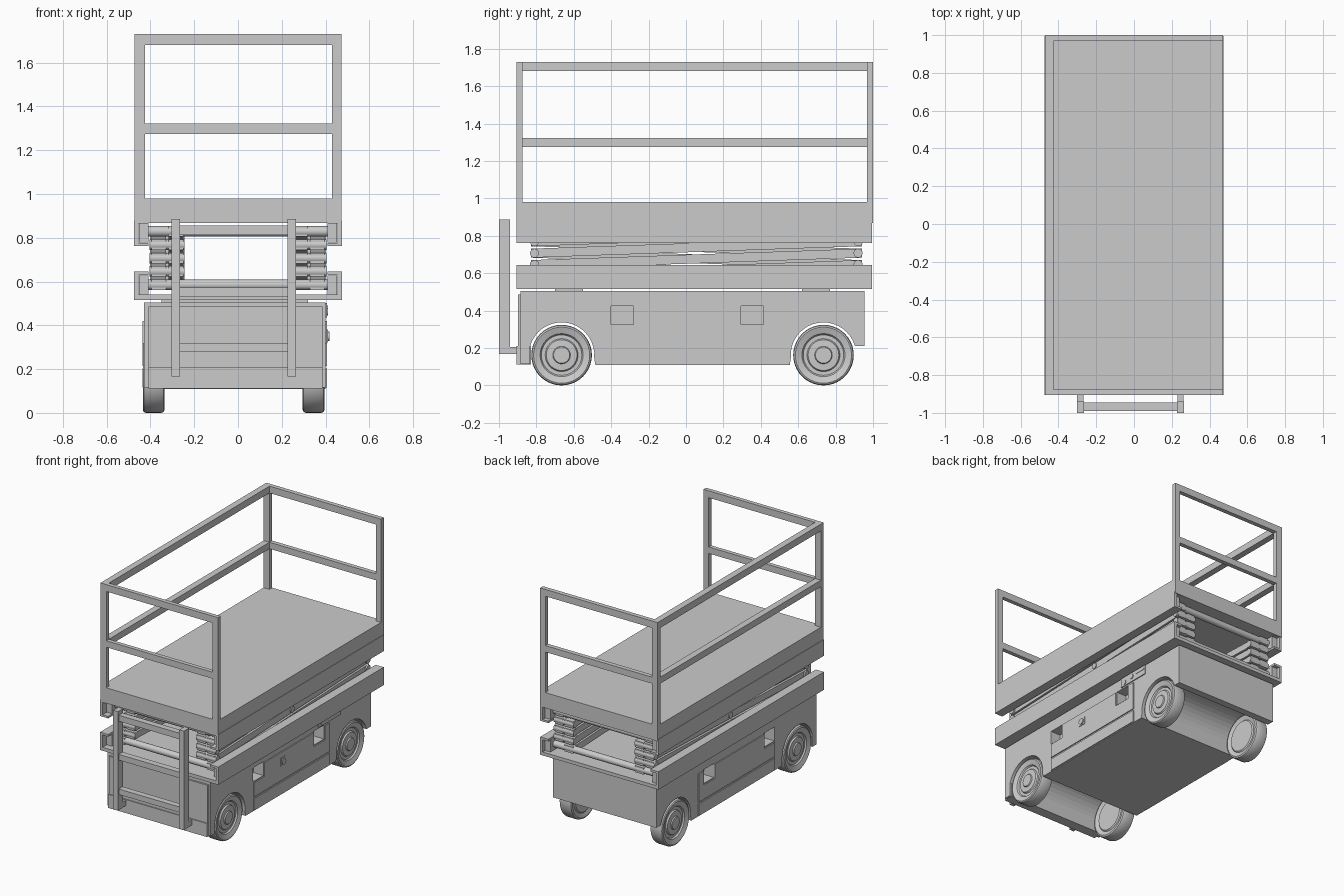
import bpy, bmesh, math
from mathutils import Matrix, Vector

if "Cube" in bpy.data.objects:
    bpy.data.objects.remove(bpy.data.objects["Cube"])

CX = -0.015          # chassis centre line
FRONT, BACK = -0.905, 0.995


def finish(name, bm, smooth=False):
    bmesh.ops.recalc_face_normals(bm, faces=bm.faces)
    me = bpy.data.meshes.new(name)
    bm.to_mesh(me)
    bm.free()
    ob = bpy.data.objects.new(name, me)
    bpy.context.collection.objects.link(ob)
    if smooth:
        bpy.context.view_layer.objects.active = ob
        ob.select_set(True)
        bpy.ops.object.shade_smooth_by_angle(angle=math.radians(35))
        ob.select_set(False)
    return ob


def boxes(name, *specs):
    """One object from boxes given as (x0, x1, y0, y1, z0, z1)."""
    bm = bmesh.new()
    for x0, x1, y0, y1, z0, z1 in specs:
        m = Matrix.Translation(((x0 + x1) / 2, (y0 + y1) / 2, (z0 + z1) / 2))
        m = m @ Matrix.Diagonal((x1 - x0, y1 - y0, z1 - z0, 1))
        bmesh.ops.create_cube(bm, size=1, matrix=m)
    return finish(name, bm)


def extrude(name, pts, a, b, axis):
    """Outline extruded from a to b; points are (y,z) for axis x, (x,z) for axis y."""
    bm = bmesh.new()
    vs = [bm.verts.new((a, p, q) if axis == 'x' else (p, a, q)) for p, q in pts]
    f = bm.faces.new(vs)
    new = bmesh.ops.extrude_face_region(bm, geom=[f])['geom']
    d = Vector((b - a, 0, 0) if axis == 'x' else (0, b - a, 0))
    bmesh.ops.translate(bm, vec=d, verts=[g for g in new if isinstance(g, bmesh.types.BMVert)])
    return finish(name, bm)


def rod(name, x0, x1, y, z, r, seg=20):
    bm = bmesh.new()
    m = Matrix.Translation(((x0 + x1) / 2, y, z)) @ Matrix.Rotation(math.pi / 2, 4, 'Y')
    bmesh.ops.create_cone(bm, cap_ends=True, segments=seg, radius1=r, radius2=r,
                          depth=abs(x1 - x0), matrix=m)
    return finish(name, bm, True)


def lathe_x(name, prof, x, y, z, side):
    """Revolve (radius, offset) profile about the x axis."""
    bm = bmesh.new()
    vs = [bm.verts.new((x + side * o, y, z + r)) for r, o in prof]
    es = [bm.edges.new(p) for p in zip(vs, vs[1:])]
    bmesh.ops.spin(bm, geom=vs + es, cent=(x, y, z), axis=(1, 0, 0),
                   angle=2 * math.pi, steps=40)
    bmesh.ops.remove_doubles(bm, verts=bm.verts, dist=1e-5)
    return finish(name, bm, True)


# Chassis: side outline with two wheel arches cut right across
WHEEL_Y, WZ, AR = (-0.665, 0.735), 0.162, 0.175


def arch(y, start, end, n=18):
    return [(y + AR * math.cos(math.radians(start + (end - start) * i / n)),
             WZ + AR * math.sin(math.radians(start + (end - start) * i / n)))
            for i in range(n + 1)]


outline = [(-0.885, 0.505), (-0.885, 0.115), (-0.835, 0.115), (-0.835, 0.21)]
outline += arch(WHEEL_Y[0], 164, -5) + [(-0.485, 0.11), (0.555, 0.11)]
outline += arch(WHEEL_Y[1], 185, 16) + [(0.955, 0.21), (0.955, 0.505)]
chassis = extrude("chassis", outline, -0.43, 0.40, 'x')

# Forklift pockets sunk into both sides
POCKETS = ((-0.40, -0.28), (0.295, 0.415))
cut = boxes("pocket_cutter", *[(x0, x1, y0, y1, 0.325, 0.425)
            for x0, x1 in ((-0.5, -0.35), (0.32, 0.5)) for y0, y1 in POCKETS])
cut.hide_render = True
mod = chassis.modifiers.new("pockets", 'BOOLEAN')
mod.operation, mod.solver, mod.object = 'DIFFERENCE', 'EXACT', cut
bpy.context.view_layer.objects.active = chassis
bpy.ops.object.modifier_apply(modifier=mod.name)
bpy.data.objects.remove(cut)

# Side doors on both sides
door = [(-0.395, 0.215), (0.475, 0.215), (0.475, 0.42), (0.42, 0.42), (0.42, 0.318),
        (0.29, 0.318), (0.29, 0.42), (-0.275, 0.42), (-0.275, 0.318), (-0.395, 0.318)]
for tag, x0, x1 in (("left", -0.437, -0.425), ("right", 0.395, 0.407)):
    extrude(tag + "_upper_door", door, x0, x1, 'x')
    boxes(tag + "_lower_door", (x0, x1, -0.395, 0.475, 0.115, 0.202))

# Right side lock and control panel
boxes("door_lock", (0.40, 0.411, -0.095, -0.035, 0.322, 0.38))
rod("lock_barrel", 0.40, 0.418, -0.065, 0.35, 0.022)
boxes("control_panel", (0.39, 0.407, 0.345, 0.60, 0.435, 0.503),
      (0.40, 0.410, 0.51, 0.59, 0.472, 0.482))
rod("control_button", 0.40, 0.412, 0.385, 0.46, 0.016)
rod("control_switch", 0.40, 0.412, 0.46, 0.473, 0.018)

# Front plate and bumper
boxes("front_plate", (-0.41, 0.385, -0.898, -0.88, 0.205, 0.485))
boxes("front_bumper", (-0.41, 0.385, -0.905, -0.83, 0.112, 0.21))

# Wheels with dished rims, and axle stubs
tyre = [(0, -0.048), (0.11, -0.048), (0.118, -0.04), (0.148, -0.05), (0.158, -0.045),
        (0.162, -0.035), (0.162, 0.035), (0.158, 0.045), (0.150, 0.05), (0.115, 0.038),
        (0.108, 0.028), (0.088, 0.028), (0.082, 0.038), (0.047, 0.040), (0.043, 0.048),
        (0, 0.048)]
for i, y in enumerate(WHEEL_Y):
    for side, x in ((-1, -0.385), (1, 0.345)):
        name = ("front" if i == 0 else "rear") + ("_left" if side < 0 else "_right")
        lathe_x(name + "_wheel", tyre, x, y, WZ, side)

# Lower tray: floor plus inward-facing channels
boxes("tray_floor", (-0.475, 0.475, FRONT, BACK, 0.515, 0.54))
boxes("tray_mounts", (-0.35, 0.32, -0.70, -0.55, 0.50, 0.52),
      (-0.35, 0.32, 0.62, 0.77, 0.50, 0.52))


def channel(name, s, z0, z1, t):
    pts = [(.475, z0), (.475, z1), (.41, z1), (.41, z1 - t), (.455, z1 - t),
           (.455, z0 + t), (.41, z0 + t), (.41, z0)]
    extrude(name, [(s * x, z) for x, z in pts], FRONT, BACK, 'y')


# Platform deck
boxes("platform_deck", (-0.472, 0.472, FRONT, BACK + .005, 0.868, 0.98))
END_Y = (-0.81, 0.92)
for s, tag in ((-1, "left"), (1, "right")):
    channel(tag + "_tray_channel", s, 0.515, 0.645, 0.016)
    channel(tag + "_platform_channel", s, 0.762, 0.88, 0.014)
    for y in END_Y:
        for z in (0.585, 0.822):
            a, b = sorted((s * 0.41, s * 0.453))
            boxes(tag + "_slider_block", (a, b, y - 0.05, y + 0.05, z - 0.043, z + 0.043))

# Folded scissor stack: four crossing stages on each side
Z0, STEP, H = 0.585, 0.061, 0.024
for s, tag in ((-1, "left"), (1, "right")):
    for k in range(4):
        lo = Z0 + k * STEP
        for part, xa, xb, za, zb in (("outer", 0.33, 0.395, lo, lo + STEP),
                                     ("inner", 0.25, 0.318, lo + STEP, lo)):
            y0, y1 = END_Y[0] - 0.02, END_Y[1] + 0.02
            extrude(f"{tag}_{part}_scissor_arm",
                    [(y0, za - H), (y1, zb - H), (y1, zb + H), (y0, za + H)],
                    s * xa, s * xb, 'x')
        rod(tag + "_centre_pin", s * 0.245, s * 0.402, 0.055, lo + STEP / 2, 0.022)
    for k in range(5):
        for y in END_Y:
            rod(tag + "_end_pin", s * 0.245, s * 0.405, y, Z0 + k * STEP, 0.024)
for y in END_Y:
    for z in (Z0, Z0 + 4 * STEP):
        rod("cross_rod", -0.42, 0.42, y, z, 0.024)

# Guard rails: front, back and left; the right side is open
RAILS = ((1.275, 1.322), (1.68, 1.73))
for tag, y0, y1 in (("front", FRONT, -0.875), ("rear", 0.968, 1.0)):
    boxes(tag + "_guard_rail",
          (-0.472, -0.425, y0, y1, 0.97, 1.73), (0.43, 0.472, y0, y1, 0.97, 1.73),
          *[(-0.43, 0.435, y0, y1, a, b) for a, b in RAILS])
boxes("left_guard_rail", *[(-0.472, -0.425, -0.878, 0.97, a, b) for a, b in RAILS])

# Entry ladder with brackets
boxes("ladder_rails", *[(x, x + 0.038, -1.0, -0.94, 0.167, 0.886) for x in (-0.303, 0.227)])
boxes("ladder_rungs", *[(-0.27, 0.23, -0.99, -0.945, a, b)
                        for a, b in ((0.28, 0.32), (0.53, 0.572), (0.812, 0.856))])
boxes("ladder_brackets", *[(x, x + 0.034, -0.95, -0.89, 0.167, 0.205) for x in (-0.301, 0.229)])
